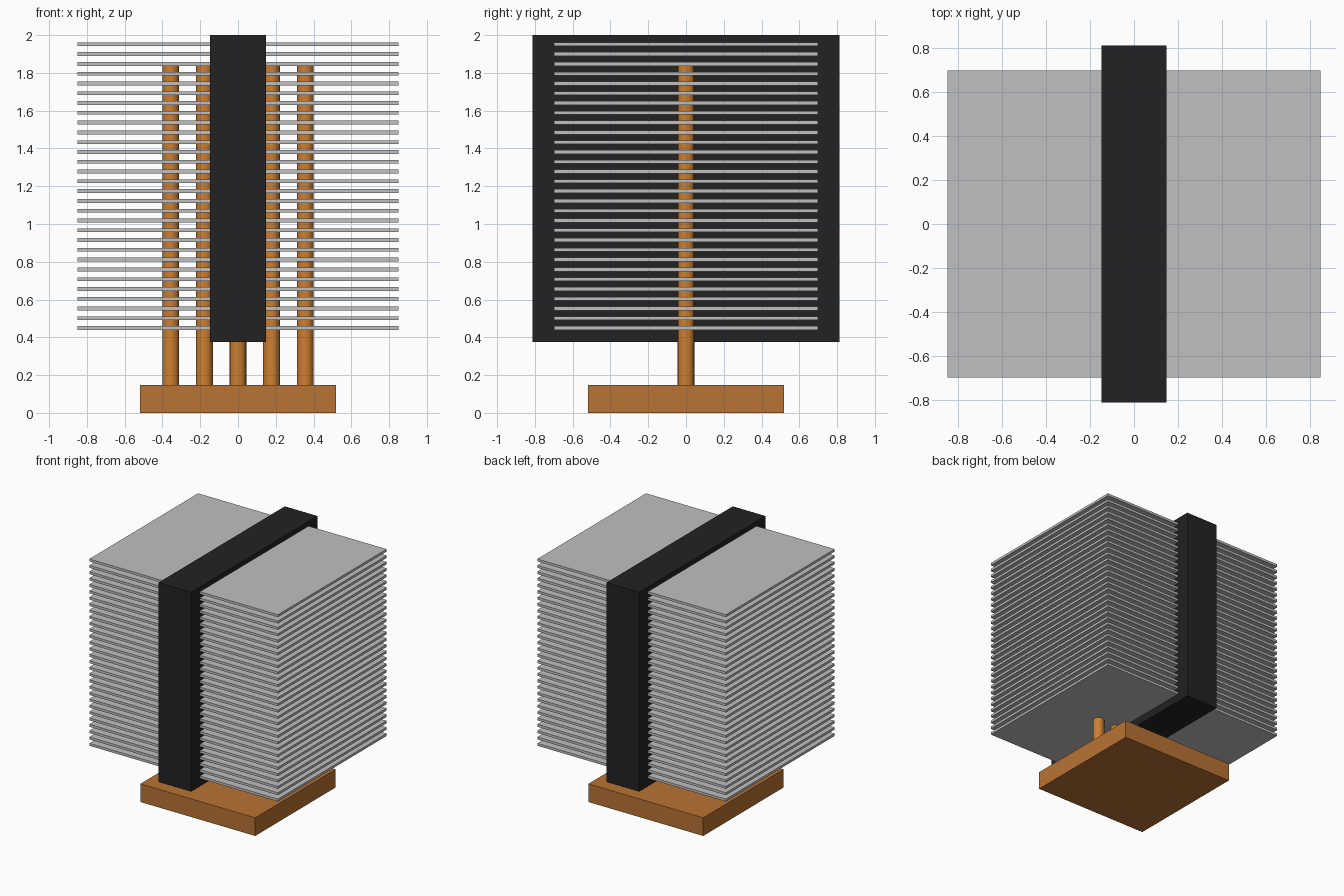
import bpy

if "Cube" in bpy.data.objects:
    bpy.data.objects.remove(bpy.data.objects["Cube"])


def material(name, srgb):
    m = bpy.data.materials.new(name)
    lin = [((c / 255 + 0.055) / 1.055) ** 2.4 for c in srgb]
    m.diffuse_color = (*lin, 1)
    m.use_nodes = True
    m.node_tree.nodes["Principled BSDF"].inputs["Base Color"].default_value = m.diffuse_color
    return m


copper = material("copper", (184, 115, 51))
bright_copper = material("bright copper", (205, 127, 50))
aluminium = material("aluminium", (192, 192, 192))
black = material("black plastic", (34, 34, 34))


def box(name, size, z, mat):
    bpy.ops.mesh.primitive_cube_add(size=1, location=(0, 0, z))
    ob = bpy.context.object
    ob.name = name
    ob.scale = size
    bpy.ops.object.transform_apply(location=False, rotation=False, scale=True)
    ob.data.materials.append(mat)
    return ob


# Contact base
box("base_plate", (1.035, 1.035, 0.148), 0.074, copper)

# Row of heat pipes
for i in range(5):
    bpy.ops.mesh.primitive_cylinder_add(
        vertices=16, radius=0.0445, depth=1.692,
        location=((i - 2) * 0.178, 0, 0.994))
    pipe = bpy.context.object
    pipe.name = f"heat_pipe_{i + 1}"
    pipe.data.materials.append(bright_copper)
    bpy.ops.object.shade_smooth_by_angle()

# Stack of cooling fins
for i in range(30):
    box(f"fin_{i + 1}", (1.70, 1.40, 0.02), 0.449 + i * 0.0518, aluminium)

# Fan housing through the middle of the stack
box("fan_housing", (0.294, 1.626, 1.625), 1.1875, black)
